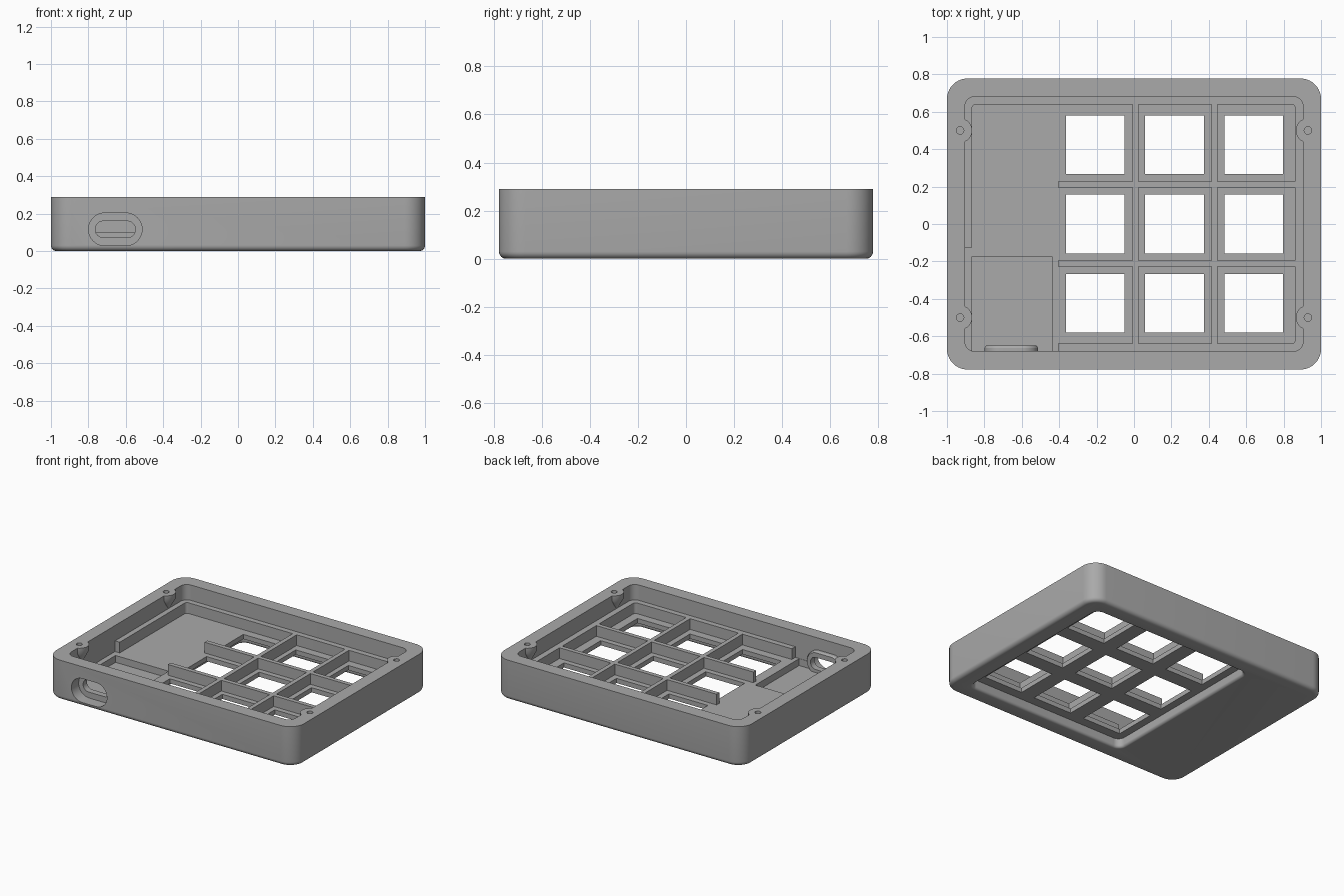
import bpy, bmesh, math
from mathutils import Matrix

if "Cube" in bpy.data.objects:
    bpy.data.objects.remove(bpy.data.objects["Cube"])

grey = bpy.data.materials.new("plain grey")
grey.use_nodes = True
colour = (0.4, 0.4, 0.4, 1)
grey.diffuse_color = colour
grey.node_tree.nodes["Principled BSDF"].inputs["Base Color"].default_value = colour

HEIGHT, SHELF, FLOOR, PLATE, POCKET = 0.29, 0.178, 0.1, 0.066, 0.05
HALF_Y = 0.778
OPEN_X, OPEN_Y = 0.904, 0.68
RIB_X0, RIB_X1, RIB_Y = -0.406, 0.861, 0.64
TALL = 0.5
PITCH, KEY_X = 0.4235, 0.217


def outline(x0, x1, y0, y1, radii, inset):
    """Rounded rectangle, corners ordered from the right back anticlockwise."""
    pts = []
    corners = [(x1, y1, -1, -1), (x0, y1, 1, -1), (x0, y0, 1, 1), (x1, y0, -1, 1)]
    for i, ((x, y, sx, sy), r) in enumerate(zip(corners, radii)):
        x, y = x + sx * inset, y + sy * inset
        if r == 0:
            pts.append((x, y))
            continue
        rad = max(r - inset, 0.002)
        for k in range(11):
            a = math.pi / 2 * (i + k / 10)
            pts.append((x + rad * (sx + math.cos(a)), y + rad * (sy + math.sin(a))))
    return pts


def block(name, x0, x1, y0, y1, levels, r=0.0):
    """Stack rounded rectangles given as (z, inset) levels."""
    radii = r if isinstance(r, tuple) else (r,) * 4
    bm = bmesh.new()
    rings = [[bm.verts.new((x, y, z)) for x, y in outline(x0, x1, y0, y1, radii, inset)]
             for z, inset in levels]
    n = len(rings[0])
    for a, b in zip(rings, rings[1:]):
        for i in range(n):
            j = (i + 1) % n
            bm.faces.new((a[i], a[j], b[j], b[i]))
    bm.faces.new(rings[0][::-1])
    bm.faces.new(rings[-1])
    bmesh.ops.recalc_face_normals(bm, faces=bm.faces)
    mesh = bpy.data.meshes.new(name)
    bm.to_mesh(mesh)
    bm.free()
    mesh.materials.append(grey)
    ob = bpy.data.objects.new(name, mesh)
    bpy.context.collection.objects.link(ob)
    return ob


def box(name, x0, x1, y0, y1, z0, z1, r=0.0):
    return block(name, x0, x1, y0, y1, [(z0, 0), (z1, 0)], r)


def fillet(r, sign=1):
    steps = [math.pi / 2 * k / 6 for k in range(7)]
    return [(r * (1 - math.cos(a)), sign * r * (1 - math.sin(a))) for a in steps]


def combine(target, tool, operation="DIFFERENCE"):
    tool.hide_render = True
    mod = target.modifiers.new("shape", "BOOLEAN")
    mod.operation, mod.solver, mod.object = operation, "EXACT", tool
    bpy.context.view_layer.objects.active = target
    bpy.ops.object.modifier_apply(modifier=mod.name)
    bpy.data.objects.remove(tool)


def slot(name, half_w, half_h, levels):
    """Stadium along y; levels are measured towards the front."""
    ob = block(name, -0.656 - half_w, -0.656 + half_w, 0.116 - half_h, 0.116 + half_h,
               levels, half_h - 0.001)
    ob.data.transform(Matrix.Rotation(math.pi / 2, 4, "X"))
    return ob


# Outer shell with rounded corners and a filleted underside
case = block("case", -1, 1, -HALF_Y, HALF_Y, fillet(0.03) + [(HEIGHT, 0)], 0.11)

# Upper opening, stepped lower cavity, open corner and controller pocket
combine(case, box("opening", -OPEN_X, OPEN_X, -OPEN_Y, OPEN_Y, SHELF, TALL, 0.05))
combine(case, box("cavity", -0.866, RIB_X1, -RIB_Y, RIB_Y, FLOOR, TALL, 0.02))
combine(case, box("open_corner", -OPEN_X, RIB_X0, -OPEN_Y, -0.126, FLOOR, TALL,
                  (0, 0, 0.05, 0)))
combine(case, box("pocket", -0.866, -0.438, -OPEN_Y + 0.002, -0.174, POCKET, TALL))

# Key recess underneath, flared at its edge
recess = [(-0.02, -0.02)] + fillet(0.02, -1) + [(PLATE, 0)]
combine(case, block("key_recess", -0.42, 0.865, -0.65, 0.65, recess, 0.05))

# Square key openings
for i in (-1, 0, 1):
    for j in (-1, 0, 1):
        x, y, h = KEY_X + i * PITCH, j * PITCH, 0.157
        combine(case, box("key_hole", x - h, x + h, y - h, y + h, 0.03, 0.15))

# Screw bosses, tapered into the side walls, with blind holes
for x in (-0.93, 0.93):
    for y in (-0.5, 0.5):
        r = 0.065
        combine(case, block("boss", x - r, x + r, y - r, y + r,
                            [(SHELF - 0.01, 0.045), (0.25, 0), (HEIGHT, 0)], r), "UNION")
        r = 0.02
        combine(case, box("screw_hole", x - r, x + r, y - r, y + r, 0.2, TALL, r))

# Cable port: backing pad, outer recess and through slot
combine(case, slot("port_pad", 0.143, 0.087, [(0.65, 0.008), (0.662, 0), (0.72, 0)]), "UNION")
combine(case, slot("port_recess", 0.143, 0.087, [(0.695, 0), (0.9, 0)]))
combine(case, slot("port_slot", 0.107, 0.044, [(0.6, 0), (0.8, 0)]))

# Ribs between the keys
ribs = []
t = 0.016
for y in (-PITCH / 2, PITCH / 2):
    ribs.append(box("cross_rib", RIB_X0, RIB_X1, y - t, y + t, FLOOR - 0.005, SHELF))
spans = [(-RIB_Y, -PITCH / 2 - t), (-PITCH / 2 + t, PITCH / 2 - t), (PITCH / 2 + t, RIB_Y)]
for x in (0.009, 0.431):
    for y0, y1 in spans:
        ribs.append(box("long_rib", x - t, x + t, y0, y1, FLOOR - 0.005, SHELF))

bpy.ops.object.select_all(action="DESELECT")
case.select_set(True)
bpy.context.view_layer.objects.active = case
bpy.ops.object.shade_smooth_by_angle(angle=math.radians(30))
